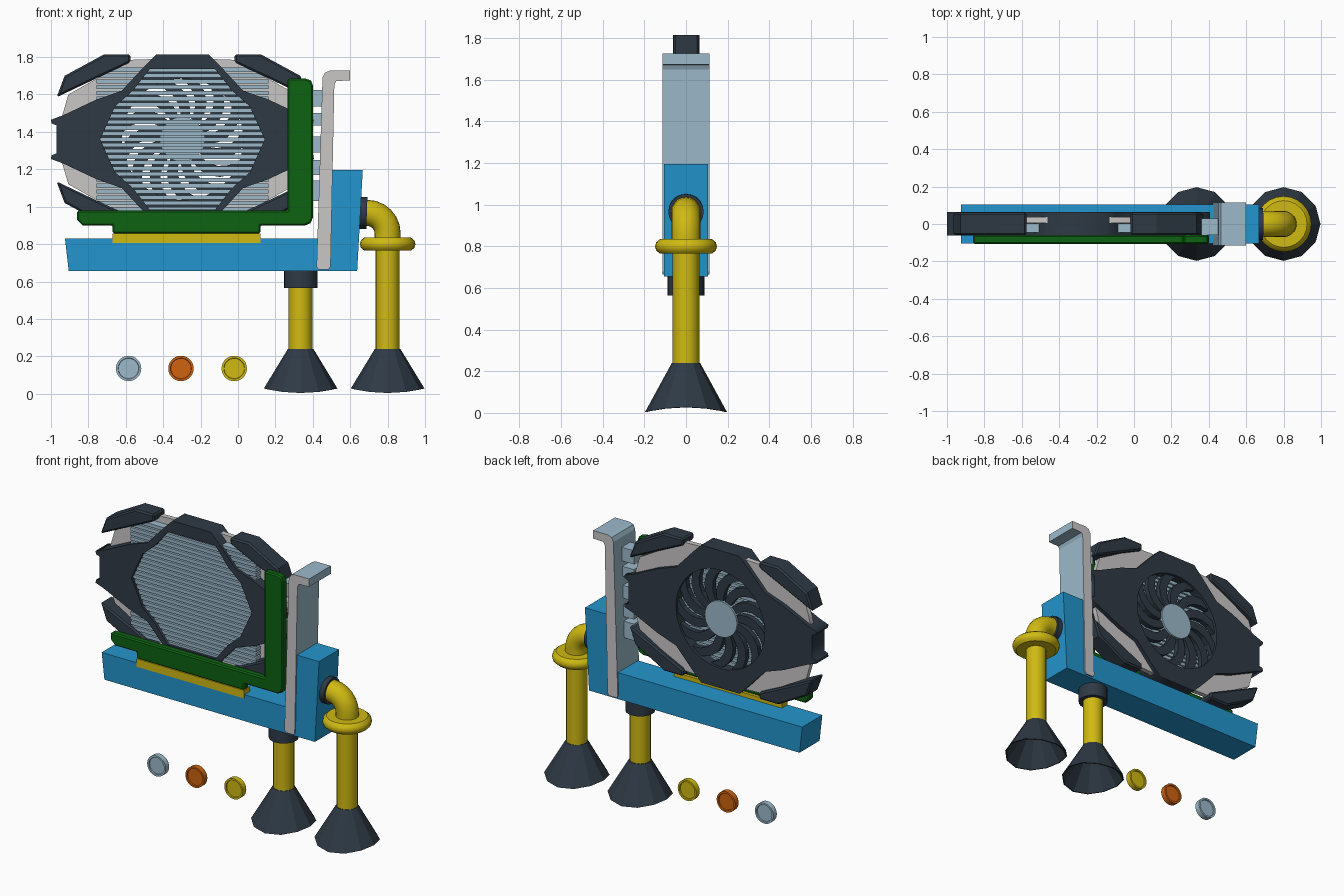
import bpy, bmesh, math
from mathutils import Matrix, Vector

if "Cube" in bpy.data.objects:
    bpy.data.objects.remove(bpy.data.objects["Cube"])

def material(name, r, g, b):
    m = bpy.data.materials.new(name)
    m.diffuse_color = (r, g, b, 1)
    m.use_nodes = True
    m.node_tree.nodes["Principled BSDF"].inputs["Base Color"].default_value = m.diffuse_color
    return m

DARK = material("dark slate", .028, .042, .060)
BLUE = material("bright blue", .017, .30, .61)
GREEN = material("board green", .004, .122, .006)
YELLOW = material("yellow", .63, .49, .006)
STEEL = material("pale steel blue", .335, .49, .60)
GREY = material("light grey", .59, .565, .565)
ORANGE = material("copper orange", .62, .125, .005)

def finish(name, bm, *mats):
    bmesh.ops.remove_doubles(bm, verts=bm.verts, dist=1e-5)
    bmesh.ops.recalc_face_normals(bm, faces=bm.faces)
    me = bpy.data.meshes.new(name)
    bm.to_mesh(me)
    bm.free()
    for m in mats:
        me.materials.append(m)
    ob = bpy.data.objects.new(name, me)
    bpy.context.collection.objects.link(ob)
    return ob

def smooth(ob):
    bpy.ops.object.select_all(action='DESELECT')
    ob.select_set(True)
    bpy.context.view_layer.objects.active = ob
    bpy.ops.object.shade_smooth_by_angle(angle=math.radians(40))

def add_prism(bm, pts, y0, y1):
    """Extrude an x-z outline from y0 to y1."""
    f = bm.faces.new([bm.verts.new((x, y0, z)) for x, z in pts])
    ext = bmesh.ops.extrude_face_region(bm, geom=[f], use_keep_orig=True)
    bmesh.ops.translate(bm, vec=(0, y1 - y0, 0),
                        verts=[v for v in ext['geom'] if isinstance(v, bmesh.types.BMVert)])

def prism(name, pts, y0, y1, mat, bevel=0):
    bm = bmesh.new()
    add_prism(bm, pts, y0, y1)
    ob = finish(name, bm, mat)
    if bevel:
        mod = ob.modifiers.new("bevel", 'BEVEL')
        mod.width, mod.segments, mod.limit_method = bevel, 1, 'ANGLE'
        mod.angle_limit = math.radians(60)
    return ob

def rect(x0, x1, z0, z1):
    return [(x0, z0), (x1, z0), (x1, z1), (x0, z1)]

def lathe(name, profile, segs, mat, matrix, is_smooth=True):
    """Revolve (radius, height) points round the local z axis."""
    bm = bmesh.new()
    rings = [[bm.verts.new((r * math.cos(2 * math.pi * i / segs),
                            r * math.sin(2 * math.pi * i / segs), z)) for i in range(segs)]
             for r, z in profile]
    for a, b in zip(rings, rings[1:]):
        for i in range(segs):
            j = (i + 1) % segs
            bm.faces.new((a[i], a[j], b[j], b[i]))
    bmesh.ops.dissolve_degenerate(bm, dist=1e-6, edges=bm.edges)
    bm.transform(matrix)
    ob = finish(name, bm, mat)
    if is_smooth:
        smooth(ob)
    return ob

def cyl(r, a, b):
    return [(0, a), (r, a), (r, b), (0, b)]

def plate(name, outlines, y0, y1, mat):
    """Flat plate whose later outlines are holes."""
    cu = bpy.data.curves.new(name, 'CURVE')
    cu.dimensions, cu.fill_mode, cu.extrude = '2D', 'BOTH', (y1 - y0) / 2
    for pts in outlines:
        sp = cu.splines.new('POLY')
        sp.points.add(len(pts) - 1)
        for p, (x, z) in zip(sp.points, pts):
            p.co = (x, z, 0, 1)
        sp.use_cyclic_u = True
    tmp = bpy.data.objects.new(name + "_tmp", cu)
    bm = bmesh.new()
    bm.from_mesh(tmp.to_mesh())
    tmp.to_mesh_clear()
    bpy.data.objects.remove(tmp)
    bm.transform(Matrix.Translation((0, (y0 + y1) / 2, 0)) @ Matrix.Rotation(math.pi / 2, 4, 'X'))
    return finish(name, bm, mat)

CX, CZ = -.297, 1.36   # centre of the cooler

def mirrored(quarter):
    """Mirror a quarter outline (top centre to right centre) into a closed loop."""
    half = quarter + [(x, -z) for x, z in reversed(quarter) if z > 0]
    loop = half + [(-x, z) for x, z in reversed(half) if x > 0]
    return [(CX + x, CZ + z) for x, z in loop]

def circle(r, n=48):
    return [(CX + r * math.cos(2 * math.pi * i / n), CZ + r * math.sin(2 * math.pi * i / n))
            for i in range(n)]

# Slot base with its upright end
prism("slot_base", [(-.905, .655), (.637, .655), (.667, 1.195), (.49, 1.195), (.46, .83),
                    (-.925, .83)], -.105, .105, BLUE)

# Mounting bracket: grey cut sides, steel faces
bracket = prism("mounting_bracket", [
    (.42, .68), (.43, .665), (.485, .665), (.495, .68), (.515, 1.65), (.525, 1.672), (.60, 1.675),
    (.60, 1.727), (.49, 1.727), (.465, 1.717), (.452, 1.69)], -.114, .114, STEEL)
bracket.data.materials.append(GREY)
for p in bracket.data.polygons:
    p.material_index = int(abs(p.normal.y) > .9)

# Ports between bracket and board
for i, (z0, z1) in enumerate([(1.535, 1.625), (1.435, 1.5), (1.29, 1.375), (1.17, 1.25), (1.03, 1.14)]):
    prism(f"port_{i + 1}", rect(.36, .47, z0, z1), -.06, .03, STEEL)

# Circuit board and edge contacts
prism("circuit_board", [
    (-.86, .98), (-.86, .93), (-.83, .90), (-.67, .90), (-.67, .857), (.12, .857), (.12, .90),
    (.36, .90), (.388, .912), (.40, .94), (.40, 1.65), (.39, 1.675), (.36, 1.685), (.265, 1.685),
    (.265, .98)], -.107, -.058, GREEN, .008)
prism("edge_contacts", rect(-.67, .12, .805, .858), -.1075, -.045, YELLOW)

# Cooler shroud: front frame with octagonal opening, back frame with round opening
outer = mirrored([(.14, .455), (.20, .395), (.325, .26), (.46, .213), (.64, .128), (.703, .105),
                  (.70, .085), (.673, .075)])
opening = mirrored([(.175, .375), (.265, .26), (.36, .176), (.44, 0)])
plate("shroud_front", [outer, opening], -.062, 0, DARK)
plate("shroud_back", [outer, circle(.325)], -.002, .065, DARK)
plate("inner_frame", [mirrored([(.14, .43), (.28, .425), (.61, .24), (.645, .12)]), circle(.33)],
      .005, .038, GREY)

# Corner guards, mirrored to all four corners
guard = [(.278, .455), (.418, .455), (.63, .34), (.673, .225), (.473, .32), (.278, .412)]
for sx in (-1, 1):
    for sz in (-1, 1):
        prism(f"corner_guard_{'left' if sx < 0 else 'right'}_{'top' if sz > 0 else 'bottom'}",
              [(CX + sx * x, CZ + sz * z) for x, z in guard], -.06, .062, DARK, .01)

# Heat sink fins
bm = bmesh.new()
for i in range(25):
    z = CZ + (i - 12) * .031
    add_prism(bm, rect(CX - .46, CX + .46, z - .011, z + .011), -.045, .003)
finish("heat_sink_fins", bm, STEEL)

# Fan blades and hub
bm = bmesh.new()
N = 13
for k in range(N):
    sides = ([], [])
    for s in range(6):
        t = s / 5
        r = .10 + .23 * t
        a = 2 * math.pi * k / N + .5 * t * t
        w = (.022 + .022 * t) / r
        for side, sign in zip(sides, (-1, 1)):
            side.append((CX + r * math.cos(a + sign * w), CZ + r * math.sin(a + sign * w)))
    add_prism(bm, sides[0] + sides[1][::-1], .015, .048)
finish("fan_blades", bm, DARK)
TO_Y = Matrix.Rotation(-math.pi / 2, 4, 'X')
lathe("fan_hub", cyl(.118, .008, .06), 32, STEEL, Matrix.Translation((CX, 0, CZ)) @ TO_Y)

# Pipe legs with flared feet
for name, x, top in (("inner", .335, .60), ("outer", .80, .84)):
    at = Matrix.Translation((x, 0, 0))
    lathe(name + "_pipe", cyl(.064, .225, top), 20, YELLOW, at)
    foot = lathe(name + "_foot", [(0, .24), (.068, .24), (.197, 0), (.19, 0), (.058, .222), (0, .222)],
                 12, DARK, at, False)
    for v in foot.data.vertices:   # saddle-shaped rim
        if v.co.z < .01:
            v.co.z = .004 + .024 * ((v.co.x - x) / .197) ** 2
lathe("inner_collar", cyl(.09, .565, .66), 20, DARK, Matrix.Translation((.335, 0, 0)))
lathe("pipe_flange", [(0, .765), (.125, .765), (.143, .78), (.149, .80), (.143, .82), (.125, .835),
                      (0, .835)], 24, YELLOW, Matrix.Translation((.80, 0, 0)))
lathe("elbow_collar", cyl(.085, -.03, .034), 20, DARK,
      Matrix.Translation((.655, 0, .967)) @ Matrix.Rotation(math.radians(92), 4, 'Y'))

# Pipe elbow: circular section swept through a quarter turn
bm = bmesh.new()
rings = []
path = [(Vector((.66, 0, .967)), math.pi / 2)]
for i in range(7):
    a = math.pi / 2 * (1 - i / 6)
    path.append((Vector((.69 + .11 * math.cos(a), 0, .857 + .11 * math.sin(a))), a))
path.append((Vector((.80, 0, .80)), 0))
for c, a in path:
    out = Vector((math.cos(a), 0, math.sin(a)))
    rings.append([bm.verts.new(c + .07 * (out * math.cos(2 * math.pi * i / 20)
                  + Vector((0, math.sin(2 * math.pi * i / 20), 0)))) for i in range(20)])
for p, q in zip(rings, rings[1:]):
    for i in range(20):
        bm.faces.new((p[i], p[(i + 1) % 20], q[(i + 1) % 20], q[i]))
smooth(finish("pipe_elbow", bm, YELLOW))

# Three coins with raised rims
for name, x, mat in (("silver", -.585, STEEL), ("copper", -.305, ORANGE), ("gold", -.02, YELLOW)):
    lathe(name + "_coin", [(0, -.011), (.054, -.011), (.056, -.018), (.068, -.018), (.068, .018),
                           (.056, .018), (.054, .011), (0, .011)], 28, mat,
          Matrix.Translation((x, 0, .135)) @ TO_Y)
